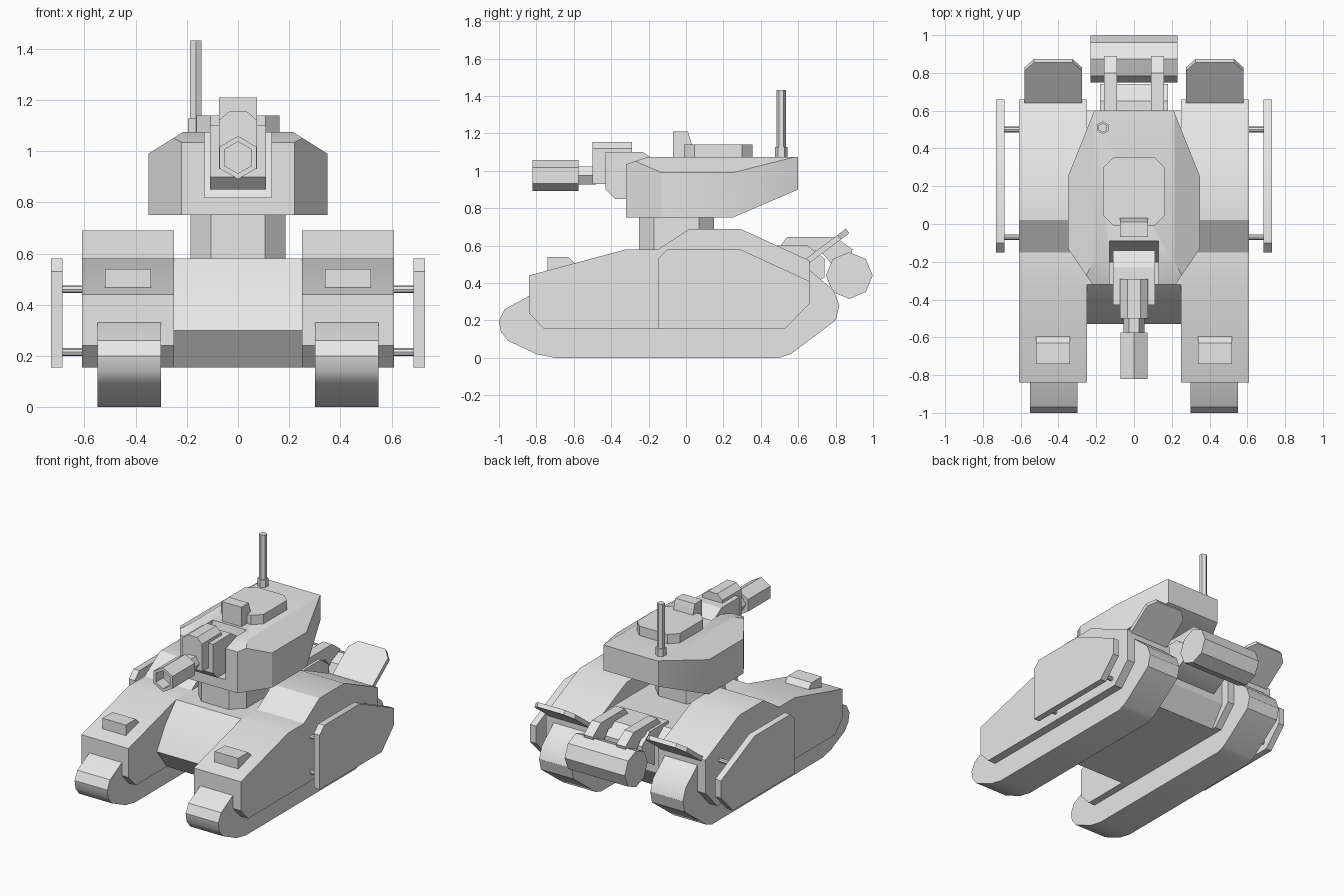
import bpy, bmesh, math
from mathutils import Matrix, Vector

cube = bpy.data.objects.get("Cube")
if cube:
    bpy.data.objects.remove(cube, do_unlink=True)

GREY = (0.8, 0.8, 0.8, 1)
mat = bpy.data.materials.new("plain grey")
mat.use_nodes = True
mat.diffuse_color = GREY
mat.node_tree.nodes["Principled BSDF"].inputs["Base Color"].default_value = GREY


def finish(name, bm, mirror=False):
    bmesh.ops.recalc_face_normals(bm, faces=bm.faces)
    mesh = bpy.data.meshes.new(name)
    bm.to_mesh(mesh)
    bm.free()
    mesh.materials.append(mat)
    ob = bpy.data.objects.new(name, mesh)
    bpy.context.collection.objects.link(ob)
    bpy.ops.object.select_all(action='DESELECT')
    ob.select_set(True)
    bpy.context.view_layer.objects.active = ob
    bpy.ops.object.shade_smooth_by_angle(angle=math.radians(30))
    if mirror:
        ob.modifiers.new("mirror", 'MIRROR')
    return ob


def prism(points, depth):
    """Extrude a closed outline of 3D points along a depth vector."""
    bm = bmesh.new()
    face = bm.faces.new([bm.verts.new(p) for p in points])
    new = bmesh.ops.extrude_face_region(bm, geom=[face])
    verts = [g for g in new["geom"] if isinstance(g, bmesh.types.BMVert)]
    bmesh.ops.translate(bm, verts=verts, vec=depth)
    return bm


def side(name, x0, x1, profile, mirror=False):
    """Side profile of (y, z) points extruded across x."""
    return finish(name, prism([(x0, y, z) for y, z in profile], (x1 - x0, 0, 0)), mirror)


def chamfered(x, y0, y1, c):
    """Plan outline of a rectangle with cut corners."""
    half = [(x - c, y0), (x, y0 + c), (x, y1 - c), (x - c, y1)]
    return half + [(-a, b) for a, b in reversed(half)]


def plan(outline, z0, z1):
    return prism([(x, y, z0) for x, y in outline], (0, 0, z1 - z0))


def rod(name, start, end, r, sides, turn=0, mirror=False):
    a, b = Vector(start), Vector(end)
    bm = bmesh.new()
    bmesh.ops.create_cone(bm, cap_ends=True, segments=sides, radius1=r, radius2=r,
                          depth=(b - a).length)
    spin = (b - a).to_track_quat('Z', 'Y').to_matrix().to_4x4()
    bmesh.ops.transform(bm, verts=bm.verts, matrix=Matrix.Translation((a + b) / 2) @ spin
                        @ Matrix.Rotation(math.radians(turn), 4, 'Z'))
    return finish(name, bm, mirror)


# Tracks and the armoured pods over them
side("track", 0.30, 0.55, [
    (-1, 0.2), (-0.97, 0.26), (-0.84, 0.33), (-0.6, 0.4), (0.6, 0.5), (0.66, 0.47),
    (0.79, 0.36), (0.82, 0.28), (0.8, 0.2), (0.56, 0.02), (0.5, 0), (-0.7, 0),
    (-0.8, 0.02), (-0.95, 0.09), (-0.99, 0.14)], True)
side("track_pod", 0.25, 0.61, [
    (-0.84, 0.44), (-0.32, 0.58), (-0.15, 0.58), (0.02, 0.69), (0.29, 0.69),
    (0.66, 0.52), (0.66, 0.29), (0.53, 0.155), (-0.76, 0.155), (-0.84, 0.24)], True)
side("front_block", 0.34, 0.52, [
    (-0.74, 0.45), (-0.74, 0.54), (-0.63, 0.54), (-0.59, 0.5), (-0.59, 0.45)], True)

# Side plates on pegs
side("side_plate", 0.685, 0.73, [
    (-0.15, 0.155), (-0.15, 0.53), (-0.1, 0.58), (0.29, 0.58), (0.66, 0.41),
    (0.66, 0.29), (0.53, 0.155)], True)
for y in (-0.07, 0.5):
    for z in (0.215, 0.46):
        rod("plate_peg", (0.58, y, z), (0.7, y, z), 0.015, 8, mirror=True)

# Rear fender flaps, tilted up
flap = plan([(0.275, 0), (0.58, 0), (0.58, 0.23), (0.53, 0.285), (0.325, 0.285),
             (0.275, 0.23)], 0, 0.03)
bmesh.ops.transform(flap, verts=flap.verts, matrix=Matrix.Translation((0, 0.645, 0.495))
                    @ Matrix.Rotation(math.radians(37), 4, 'X'))
finish("rear_flap", flap, True)

# Centre hull and rear drum
side("centre_hull", -0.26, 0.26, [
    (-0.53, 0.3), (-0.44, 0.45), (-0.32, 0.58), (0.5, 0.58), (0.6, 0.5), (0.6, 0.3),
    (0.5, 0.155), (-0.42, 0.155)])
side("rear_box", -0.18, 0.18, [
    (0.45, 0.6), (0.65, 0.6), (0.74, 0.53), (0.74, 0.43), (0.6, 0.35), (0.45, 0.35)])
side("drum_arm", 0.09, 0.16, [
    (0.49, 0.58), (0.54, 0.645), (0.8, 0.645), (0.89, 0.58), (0.87, 0.5),
    (0.78, 0.5), (0.72, 0.57)], True)
rod("rear_drum", (-0.23, 0.873, 0.44), (0.23, 0.873, 0.44), 0.125, 8)

# Turret neck
finish("turret_neck", plan(chamfered(0.185, -0.25, 0.15, 0.08), 0.56, 0.78))

# Turret: plan outline cut by sloping planes
half = [(0.22, -0.32), (0.35, -0.13), (0.35, 0.25), (0.21, 0.6)]
bm = plan(half + [(-x, y) for x, y in reversed(half)], 0.75, 1.075)
for point, normal in [((0, 0.25, 0.75), (0, 0.15, -0.35)),
                      ((0.215, 0, 1.075), (0.085, 0, 0.135)),
                      ((-0.215, 0, 1.075), (-0.085, 0, 0.135)),
                      ((0, -0.2, 1.075), (0, -0.04, 0.12))]:
    cut = bmesh.ops.bisect_plane(bm, geom=bm.verts[:] + bm.edges[:] + bm.faces[:],
                                 plane_co=point, plane_no=normal, clear_outer=True)
    edges = [g for g in cut["geom_cut"] if isinstance(g, bmesh.types.BMEdge)]
    bmesh.ops.holes_fill(bm, edges=[e for e in edges if e.is_boundary])
turret = finish("turret", bm)

# Gun slot cut in the turret front
slot = side("slot_cutter", -0.13, 0.13, [
    (-0.4, 0.82), (-0.4, 1.2), (-0.09, 1.2), (-0.09, 1.07), (-0.2, 0.82)])
slot.hide_render = True
boolean = turret.modifiers.new("slot", 'BOOLEAN')
boolean.operation = 'DIFFERENCE'
boolean.solver = 'EXACT'
boolean.object = slot
bpy.context.view_layer.objects.active = turret
bpy.ops.object.modifier_apply(modifier="slot")
bpy.data.objects.remove(slot, do_unlink=True)

# Gun
side("gun_mantlet", -0.11, 0.11, [
    (-0.43, 0.9), (-0.43, 1.1), (-0.23, 1.1), (-0.14, 1.04), (-0.18, 0.9),
    (-0.3, 0.85), (-0.38, 0.85)])
breech = [(0.075, 0.93), (0.075, 1.12), (0.035, 1.155)]
finish("gun_breech", prism([(x, -0.5, z) for x, z in breech]
                           + [(-x, -0.5, z) for x, z in reversed(breech)], (0, 0.21, 0)))
rod("gun_barrel", (0, -0.48, 0.975), (0, -0.6, 0.975), 0.055, 6, 30)

# Muzzle with a recessed hexagonal bore
bm = bmesh.new()
ring = [(math.sin(math.tau * i / 6), math.cos(math.tau * i / 6)) for i in range(6)]
loops = [[bm.verts.new((r * s, y, 0.975 + r * c)) for s, c in ring]
         for r, y in ((0.084, -0.575), (0.084, -0.82), (0.062, -0.82), (0.062, -0.74))]
for a, b in zip(loops, loops[1:]):
    for i in range(6):
        bm.faces.new((a[i], a[i - 1], b[i - 1], b[i]))
bm.faces.new(loops[0])
bm.faces.new(loops[-1])
finish("gun_muzzle", bm)

# Roof fittings
finish("hatch", plan(chamfered(0.163, -0.01, 0.355, 0.055), 1.05, 1.14))
side("sight_block", -0.075, 0.075, [
    (-0.07, 1.06), (-0.07, 1.21), (0.01, 1.21), (0.035, 1.13), (0.035, 1.06)])
rod("antenna_base", (-0.165, 0.51, 1.06), (-0.165, 0.51, 1.127), 0.034, 6)
rod("antenna", (-0.165, 0.51, 1.1), (-0.165, 0.51, 1.433), 0.025, 6)
